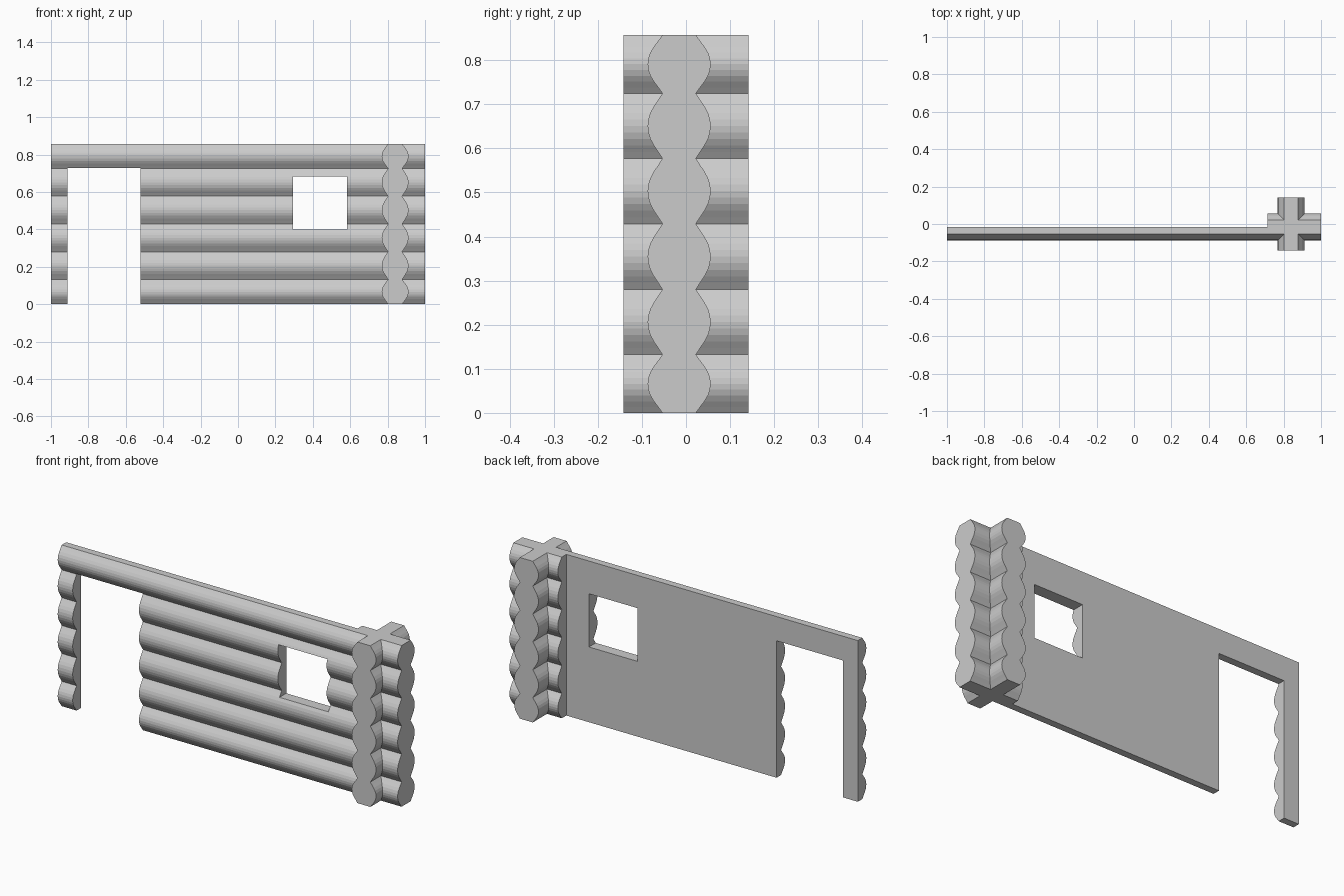
import bpy
import bmesh
from mathutils import Matrix, Vector

cube = bpy.data.objects.get("Cube")
if cube:
    bpy.data.objects.remove(cube, do_unlink=True)

grey = bpy.data.materials.new("light_grey")
grey.use_nodes = True
colour = (0.6, 0.6, 0.6, 1)
grey.diffuse_color = colour
grey.node_tree.nodes["Principled BSDF"].inputs["Base Color"].default_value = colour

HEIGHT = 0.857
SEAMS = [0, 0.132, 0.280, 0.429, 0.577, 0.725, HEIGHT]
LOG_Y = -0.0155      # axis of the wall logs
CROSS_X = 0.84       # axis of the crossing logs
# One log's edge: (fraction of its height, half width)
BULGE = [(0, 0.038), (0.1, 0.0475), (0.2, 0.0575), (0.3, 0.0655), (0.4, 0.070),
         (0.5, 0.0715), (0.6, 0.070), (0.7, 0.0655), (0.8, 0.0575), (0.9, 0.0475)]


def stack_edge():
    """Half widths up the whole stack of logs, as (width, z)."""
    edge = [(w, a + f * (b - a)) for a, b in zip(SEAMS, SEAMS[1:]) for f, w in BULGE]
    return edge + [(BULGE[0][1], HEIGHT)]


def make_object(name, bm):
    bmesh.ops.recalc_face_normals(bm, faces=bm.faces)
    mesh = bpy.data.meshes.new(name)
    bm.to_mesh(mesh)
    bm.free()
    mesh.materials.append(grey)
    obj = bpy.data.objects.new(name, mesh)
    bpy.context.collection.objects.link(obj)
    return obj


def extrude_profile(name, profile, start, end, place):
    """Extrude a (side, z) outline; place maps (side, z, along) to a point."""
    bm = bmesh.new()
    face = bm.faces.new([bm.verts.new(place(s, z, start)) for s, z in profile])
    moved = bmesh.ops.extrude_face_region(bm, geom=[face])["geom"]
    verts = [v for v in moved if isinstance(v, bmesh.types.BMVert)]
    shift = Vector(place(0, 0, end)) - Vector(place(0, 0, start))
    bmesh.ops.translate(bm, vec=shift, verts=verts)
    return make_object(name, bm)


def box(name, x0, x1, z0, z1):
    bm = bmesh.new()
    bmesh.ops.create_cube(bm, size=1, matrix=Matrix.Translation(
        ((x0 + x1) / 2, 0, (z0 + z1) / 2)) @ Matrix.Diagonal((x1 - x0, 1, z1 - z0, 1)))
    return make_object(name, bm)


def combine(target, other, operation):
    """Apply a boolean and remove the second object."""
    other.hide_render = True
    mod = target.modifiers.new(operation, "BOOLEAN")
    mod.operation, mod.object, mod.solver = operation, other, "EXACT"
    bpy.context.view_layer.update()
    graph = bpy.context.evaluated_depsgraph_get()
    mesh = bpy.data.meshes.new_from_object(target.evaluated_get(graph))
    target.modifiers.clear()
    target.data = mesh
    bpy.data.objects.remove(other, do_unlink=True)


def along_x(s, z, t):
    return (t, LOG_Y + s, z)


def along_y(s, z, t):
    return (CROSS_X + s, t, z)


edge = stack_edge()
front_edge = [(-w, z) for w, z in edge]
full = edge + front_edge[::-1]
half = front_edge + [(0, HEIGHT), (0, 0)]

# Wall: half logs with a flat back, pierced by a door and a window
wall = extrude_profile("log_wall", half, -1, 0.715, along_x)
combine(wall, box("door_cutter", -0.912, -0.522, -0.1, 0.728), "DIFFERENCE")
combine(wall, box("window_cutter", 0.295, 0.582, 0.40, 0.683), "DIFFERENCE")

# Corner: full logs crossing at right angles
corner = extrude_profile("corner_logs", full, 0.715, 1, along_x)
combine(corner, extrude_profile("crossing_logs", full, -0.142, 0.142, along_y), "UNION")
